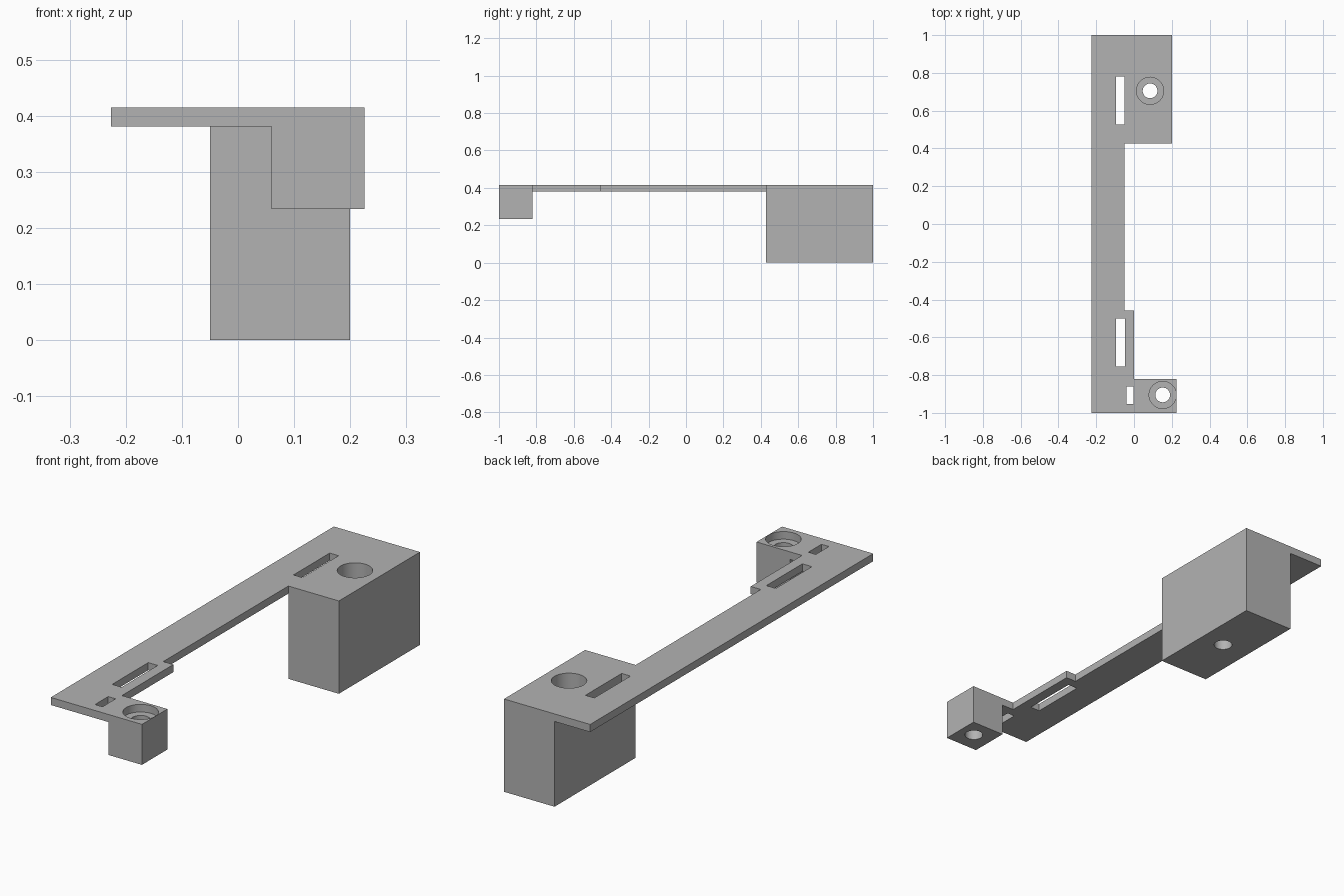
import bpy
import bmesh

cube = bpy.data.objects.get("Cube")
if cube:
    bpy.data.objects.remove(cube, do_unlink=True)

TOP, UNDER = 0.415, 0.381      # plate faces
SEAT = 0.147                   # material left under each screw head

grey = bpy.data.materials.new("plain grey")
grey.use_nodes = True
grey.diffuse_color = (0.45, 0.45, 0.45, 1)
grey.node_tree.nodes["Principled BSDF"].inputs["Base Color"].default_value = (0.45, 0.45, 0.45, 1)


def prism(name, outline, z0, z1):
    """Extrude a flat outline from z0 up to z1."""
    bm = bmesh.new()
    face = bm.faces.new([bm.verts.new((x, y, z0)) for x, y in outline])
    moved = bmesh.ops.extrude_face_region(bm, geom=[face])["geom"]
    verts = [v for v in moved if isinstance(v, bmesh.types.BMVert)]
    bmesh.ops.translate(bm, verts=verts, vec=(0, 0, z1 - z0))
    bmesh.ops.recalc_face_normals(bm, faces=bm.faces)
    mesh = bpy.data.meshes.new(name)
    bm.to_mesh(mesh)
    bm.free()
    mesh.materials.append(grey)
    obj = bpy.data.objects.new(name, mesh)
    bpy.context.collection.objects.link(obj)
    return obj


def block(name, x0, x1, y0, y1, z0, z1):
    return prism(name, [(x0, y0), (x1, y0), (x1, y1), (x0, y1)], z0, z1)


def cylinder(name, x, y, radius, z0, z1):
    bpy.ops.mesh.primitive_cylinder_add(vertices=48, radius=radius, depth=z1 - z0,
                                        location=(x, y, (z0 + z1) / 2))
    obj = bpy.context.object
    obj.name = name
    obj.data.materials.append(grey)
    return obj


def combine(target, tool, operation):
    """Apply a boolean and discard the tool."""
    tool.hide_render = True
    mod = target.modifiers.new(operation.lower(), "BOOLEAN")
    mod.operation, mod.solver, mod.object = operation, "EXACT", tool
    bpy.context.view_layer.objects.active = target
    bpy.ops.object.modifier_apply(modifier=mod.name)
    bpy.data.objects.remove(tool, do_unlink=True)


# Long plate with a wide rear pad, a side tab and a front foot
bracket = prism("mounting_bracket", [
    (-0.226, -1), (0.225, -1), (0.225, -0.82), (0, -0.82), (0, -0.457),
    (-0.05, -0.457), (-0.05, 0.427), (0.2, 0.427), (0.2, 1), (-0.226, 1)], UNDER, TOP)

# Rear standoff and small front standoff
combine(bracket, block("rear_standoff", -0.05, 0.2, 0.427, 1, 0, TOP), "UNION")
combine(bracket, block("front_standoff", 0.06, 0.225, -1, -0.82, 0.234, TOP), "UNION")

# Slots through the plate
for x0, x1, y0, y1 in [(-0.094, -0.05, 0.526, 0.782),
                       (-0.094, -0.047, -0.755, -0.5),
                       (-0.04, -0.003, -0.953, -0.86)]:
    combine(bracket, block("slot_cutter", x0, x1, y0, y1, UNDER - 0.05, TOP + 0.05), "DIFFERENCE")

# Counterbored screw holes
for x, y, base in [(0.085, 0.705, 0), (0.152, -0.905, 0.234)]:
    combine(bracket, cylinder("head_cutter", x, y, 0.072, base + SEAT, TOP + 0.1), "DIFFERENCE")
    combine(bracket, cylinder("shaft_cutter", x, y, 0.039, base - 0.1, TOP + 0.1), "DIFFERENCE")

bpy.ops.object.select_all(action="DESELECT")
bracket.select_set(True)
bpy.context.view_layer.objects.active = bracket
bpy.ops.object.shade_smooth_by_angle()
